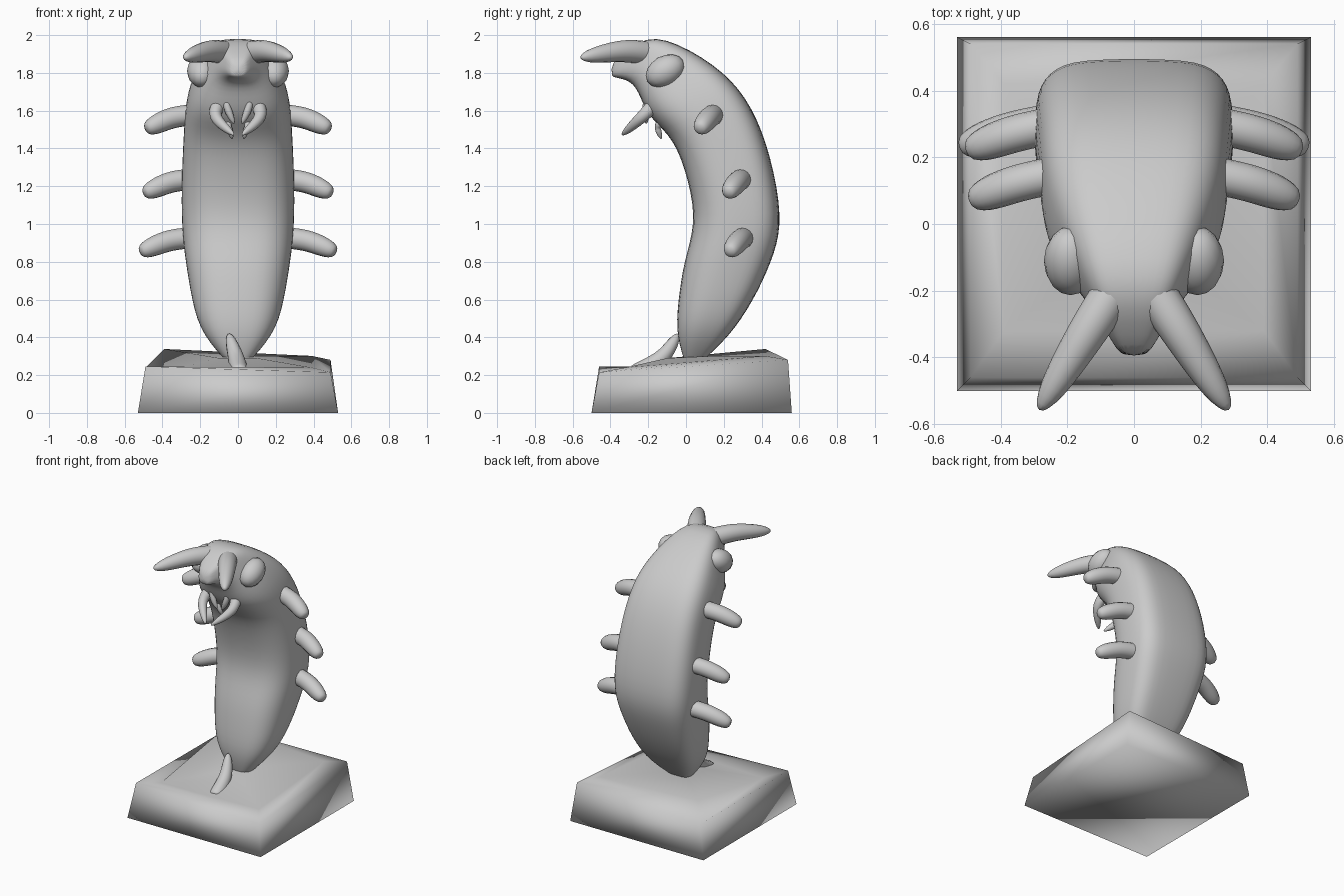
import bpy, bmesh, math
from mathutils import Vector

default_cube = bpy.data.objects.get("Cube")
if default_cube:
    bpy.data.objects.remove(default_cube, do_unlink=True)

grey = bpy.data.materials.new("plain_grey")
grey.use_nodes = True
grey.diffuse_color = (0.6, 0.6, 0.6, 1)
grey.node_tree.nodes["Principled BSDF"].inputs["Base Color"].default_value = grey.diffuse_color


def finish(obj, name):
    """Name the part, colour it and shade it smooth."""
    obj.name = name
    obj.data.materials.append(grey)
    bpy.ops.object.select_all(action="DESELECT")
    obj.select_set(True)
    bpy.context.view_layer.objects.active = obj
    bpy.ops.object.shade_smooth()


def loft(name, rings, rounded=True):
    """Skin closed rings of points and cap both ends."""
    bm = bmesh.new()
    loops = [[bm.verts.new(point) for point in ring] for ring in rings]
    for lower, upper in zip(loops, loops[1:]):
        for i in range(len(lower)):
            bm.faces.new((lower[i - 1], lower[i], upper[i], upper[i - 1]))
    bm.faces.new(loops[0])
    bm.faces.new(loops[-1])
    bmesh.ops.recalc_face_normals(bm, faces=bm.faces)
    mesh = bpy.data.meshes.new(name)
    bm.to_mesh(mesh)
    bm.free()
    obj = bpy.data.objects.new(name, mesh)
    bpy.context.collection.objects.link(obj)
    if rounded:
        obj.modifiers.new("Rounding", "SUBSURF").levels = 1
    finish(obj, name)


def spline(keys, steps):
    """Smooth curve through keys of any dimension."""
    keys = [Vector(key) for key in keys]
    padded = [keys[0], *keys, keys[-1]]
    curve = []
    for before, start, end, after in zip(padded, padded[1:], padded[2:], padded[3:]):
        leave, arrive = (end - before) / 2, (after - start) / 2
        for step in range(steps):
            t = step / steps
            bend = (leave * (1 - t) - arrive * t) * t * (1 - t)
            ease = t * t * (3 - 2 * t)
            # Cubic Hermite blend of the two keys and their tangents
            curve.append(start * (1 - ease) + end * ease + bend)
    return curve + [keys[-1]]


def turns(count):
    return [math.tau * i / count for i in range(count)]


def limb(name, keys, radius, taper, sides=8):
    """Bent limb that narrows toward its last key; a high taper gives a blunt end."""
    path = spline(keys, 4)
    last = len(path) - 1
    rings = []
    for i, centre in enumerate(path):
        axis = (path[min(i + 1, last)] - path[max(i - 1, 0)]).normalized()
        side = axis.cross(Vector((0, 0, 1))).normalized()
        up = side.cross(axis)
        size = radius * max(math.sqrt(1 - (i / last) ** taper), taper / 15)
        rings.append([centre + (side * math.cos(a) + up * math.sin(a)) * size for a in turns(sides)])
    loft(name, rings)


def limb_pair(name, keys, radius, taper):
    for label, sign in (("left", 1), ("right", -1)):
        limb(f"{label}_{name}", [(sign * x, y, z) for x, y, z in keys], radius, taper)


def squared(value, exponent):
    return math.copysign(abs(value) ** exponent, value)


# Curved body and head: belly (y, z), back (y, z), half width
sections = spline([
    (0, 0.25, 0.06, 0.25, 0.04),
    (-0.05, 0.45, 0.26, 0.45, 0.2),
    (-0.02, 0.75, 0.43, 0.75, 0.27),
    (0.04, 1.05, 0.5, 1.05, 0.3),
    (-0.05, 1.4, 0.4, 1.5, 0.29),
    (-0.2, 1.58, 0.2, 1.8, 0.26),
    (-0.28, 1.74, -0.16, 1.99, 0.14),
    (-0.4, 1.78, -0.39, 1.86, 0.04),
], 3)
body_rings = []
for belly_y, belly_z, back_y, back_z, half_width in sections:
    belly, back = Vector((0, belly_y, belly_z)), Vector((0, back_y, back_z))
    ring = []
    for angle in turns(24):
        # The back is broad and flat, the belly rounder
        broad, flat = (0.5, 0.6) if math.sin(angle) > 0 else (0.7, 0.85)
        across = Vector((half_width * squared(math.cos(angle), broad), 0, 0))
        depth = (1 + squared(math.sin(angle), flat)) / 2
        ring.append(belly.lerp(back, depth) + across)
    body_rings.append(ring)
loft("body", body_rings)

# Horns growing out of the brow
limb_pair("horn", [(0.04, -0.17, 1.9), (0.15, -0.34, 1.915), (0.285, -0.56, 1.88)], 0.07, 2.5)

# Bulging eyes, tilted up toward the back
for label, sign in (("left", 1), ("right", -1)):
    bpy.ops.mesh.primitive_uv_sphere_add(
        segments=16, ring_count=8, location=(sign * 0.19, -0.11, 1.81),
        rotation=(math.radians(30), 0, 0))
    eye = bpy.context.object
    eye.scale = (0.08, 0.11, 0.08)
    finish(eye, f"{label}_eye")

# Curved mandibles, inner fangs and lower lip
limb_pair("mandible", [(0.08, -0.13, 1.67), (0.12, -0.23, 1.57), (0.02, -0.34, 1.47)], 0.045, 1.5)
limb_pair("fang", [(0.04, -0.17, 1.7), (0.06, -0.21, 1.63), (0.02, -0.21, 1.53)], 0.03, 2)
limb_pair("lip_hook", [(0.06, -0.1, 1.55), (0.05, -0.15, 1.52), (0.03, -0.13, 1.45)], 0.025, 2)

# Three pairs of stubby legs, each drooping forward from its root
for name, root_y, root_z, reach in (
    ("upper_leg", 0.15, 1.58, 0.27),
    ("middle_leg", 0.3, 1.24, 0.28),
    ("lower_leg", 0.31, 0.93, 0.3),
):
    root = Vector((0.22, root_y, root_z))
    bend = root + Vector((reach / 2, -0.03, -0.02))
    tip = root + Vector((reach, -0.08, -0.08))
    limb_pair(name, [root, bend, tip], 0.062, 7)

# Uneven plinth: foot, rim, raised ledge and mound, with corners twisted up and down
plinth_rings = []
for half, front, back, front_z, back_z, twist in (
    (0.53, -0.5, 0.56, 0, 0, 0),
    (0.49, -0.46, 0.54, 0.23, 0.26, 0.3),
    (0.39, -0.32, 0.42, 0.23, 0.32, -0.35),
    (0.1, -0.1, 0.12, 0.29, 0.3, 0),
):
    corners = [(-half, front, front_z), (half, front, front_z),
               (half, back, back_z), (-half, back, back_z)]
    plinth_rings.append([(x, y, z * (1 + twist * x * y)) for x, y, z in corners])
loft("plinth", plinth_rings, rounded=False)

# Pointed spur in front of the tail
limb("tail_spur", [(0.01, -0.28, 0.2), (-0.01, -0.13, 0.29), (-0.05, -0.04, 0.42)], 0.06, 2, sides=6)
